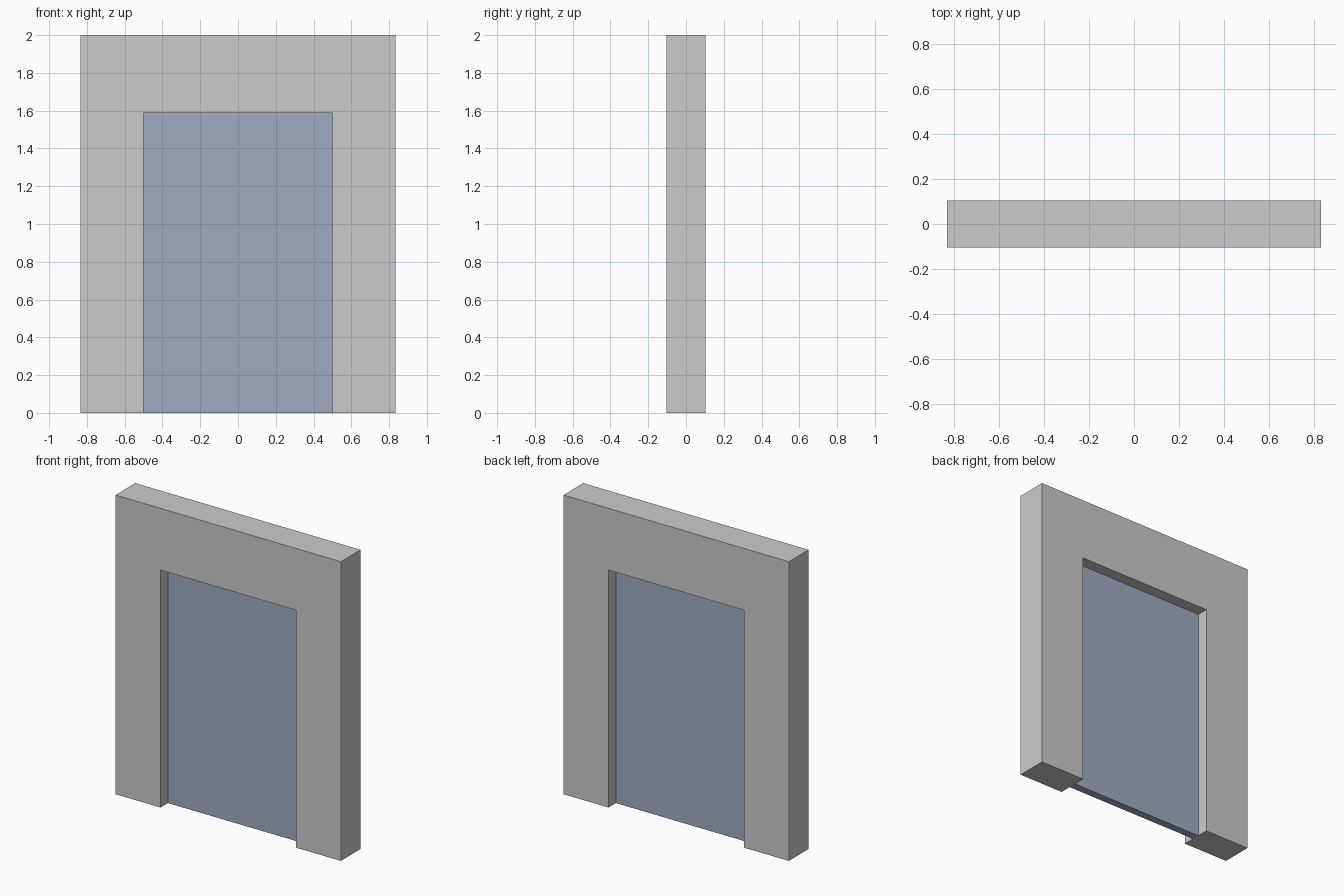
import bpy, bmesh
from mathutils import Vector

if "Cube" in bpy.data.objects:
    bpy.data.objects.remove(bpy.data.objects["Cube"])

HALF_W, HEIGHT, HALF_D = 0.833, 2.0, 0.104
OPEN_W, OPEN_H = 0.5, 1.587
DOOR_HALF_D = 0.026


def extrude_profile(name, profile, half_depth):
    """Extrude an x/z outline along y, centred on y = 0."""
    bm = bmesh.new()
    face = bm.faces.new([bm.verts.new((x, -half_depth, z)) for x, z in profile])
    result = bmesh.ops.extrude_face_region(bm, geom=[face])
    moved = [v for v in result["geom"] if isinstance(v, bmesh.types.BMVert)]
    bmesh.ops.translate(bm, verts=moved, vec=Vector((0, 2 * half_depth, 0)))
    bmesh.ops.recalc_face_normals(bm, faces=bm.faces)
    mesh = bpy.data.meshes.new(name)
    bm.to_mesh(mesh)
    bm.free()
    obj = bpy.data.objects.new(name, mesh)
    bpy.context.collection.objects.link(obj)
    return obj


# Thick wall surround with the doorway cut to the floor
half = [(OPEN_W, OPEN_H), (OPEN_W, 0), (HALF_W, 0), (HALF_W, HEIGHT)]
extrude_profile("door_surround", half + [(-x, z) for x, z in reversed(half)], HALF_D)

# Thin door slab recessed equally from both sides
door = extrude_profile(
    "door_panel",
    [(-OPEN_W, 0), (OPEN_W, 0), (OPEN_W, OPEN_H), (-OPEN_W, OPEN_H)],
    DOOR_HALF_D)
paint = bpy.data.materials.new("blue_grey_paint")
paint.diffuse_color = (0.35, 0.41, 0.54, 1)
paint.use_nodes = True
paint.node_tree.nodes["Principled BSDF"].inputs["Base Color"].default_value = paint.diffuse_color
door.data.materials.append(paint)
